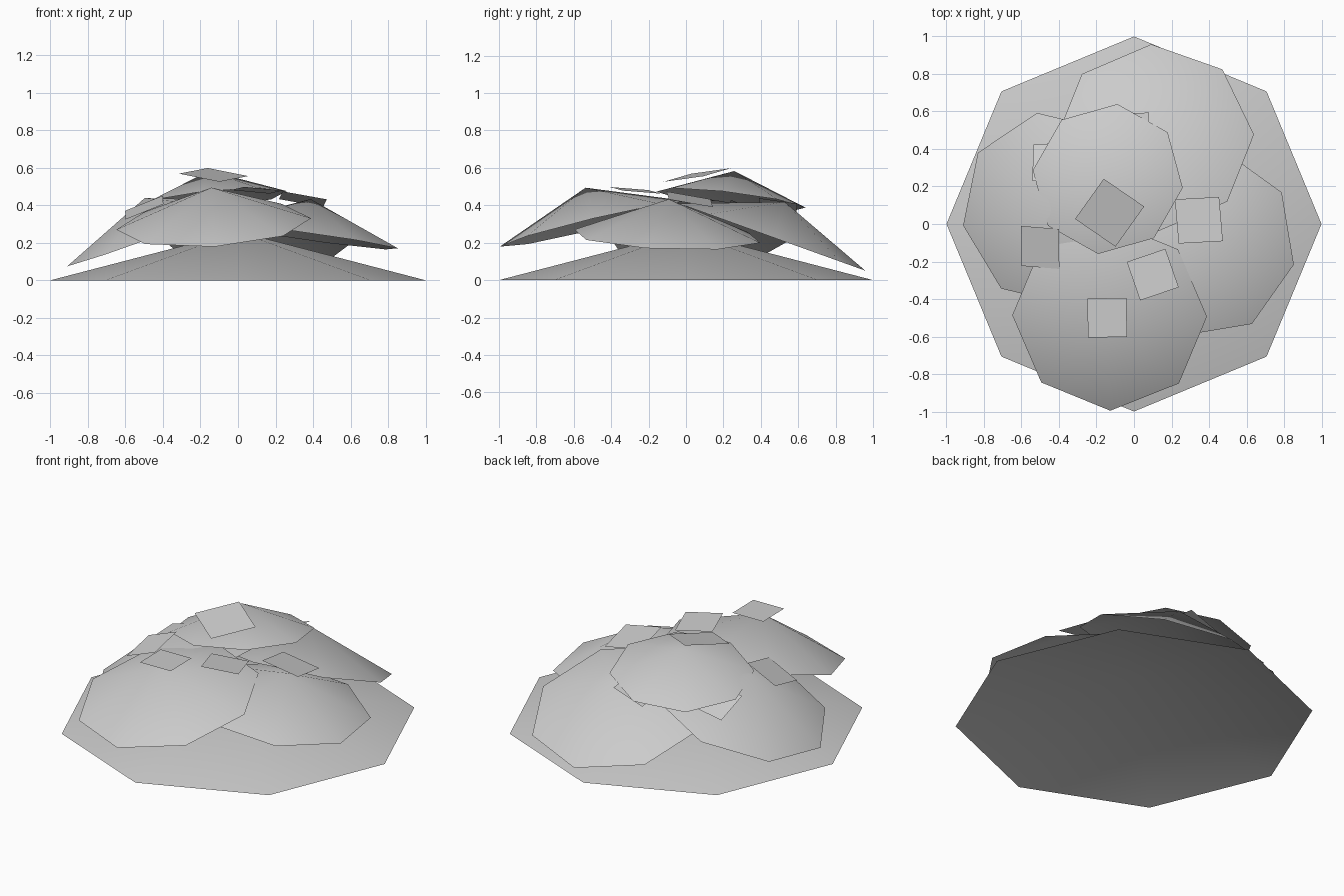
import bpy
import bmesh
from math import radians
from mathutils import Matrix, Vector

cube = bpy.data.objects.get("Cube")
if cube:
    bpy.data.objects.remove(cube, do_unlink=True)

GREY = (0.6, 0.6, 0.6, 1.0)
grey = bpy.data.materials.new("plain grey")
grey.use_nodes = True
grey.diffuse_color = GREY
grey.node_tree.nodes["Principled BSDF"].inputs["Base Color"].default_value = GREY


def placement(centre, turn, slope):
    """Place at centre, turned about z, then tilted so z rises by slope along x and y."""
    normal = Vector((-slope[0], -slope[1], 1))
    tilt = Vector((0, 0, 1)).rotation_difference(normal).to_matrix().to_4x4()
    return Matrix.Translation(centre) @ tilt @ Matrix.Rotation(radians(turn), 4, "Z")


def finish(bm, name, smooth):
    for face in bm.faces:
        face.smooth = smooth
    mesh = bpy.data.meshes.new(name)
    bm.to_mesh(mesh)
    bm.free()
    mesh.materials.append(grey)
    bpy.context.collection.objects.link(bpy.data.objects.new(name, mesh))


def canopy(name, centre, radius, height, turn=0, slope=(0, 0)):
    """Open eight-sided shallow cone, centred on its rim."""
    bm = bmesh.new()
    bmesh.ops.create_cone(bm, cap_ends=False, segments=8, radius1=radius, radius2=0,
                          depth=height, matrix=Matrix.Translation((0, 0, height / 2)))
    bmesh.ops.remove_doubles(bm, verts=bm.verts, dist=0.001)
    bm.transform(placement(centre, turn, slope))
    finish(bm, name, True)


def leaf(name, centre, size, turn, slope):
    """Loose square card."""
    bm = bmesh.new()
    bmesh.ops.create_grid(bm, x_segments=1, y_segments=1, size=size / 2)
    bm.transform(placement(centre, turn, slope))
    finish(bm, name, False)


# Wide ground cone with overlapping tilted cones on top
canopy("ground_cone", (0, 0, 0), 1.0, 0.26)
canopy("front_cone", (-0.13, -0.49, 0.30), 0.52, 0.20, 0, (0.06, 0.24))
canopy("right_cone", (-0.43, 0.08, 0.25), 0.52, 0.20, 10, (0.36, 0.03))
canopy("left_cone", (0.36, -0.10, 0.235), 0.51, 0.20, 32, (-0.14, -0.04))
canopy("back_cone", (0.11, 0.46, 0.23), 0.53, 0.20, 2, (0, -0.36))
canopy("top_cone", (-0.14, 0.24, 0.43), 0.405, 0.155, -7, (0.10, -0.12))

# Loose square leaves scattered over the cones
leaf("top_leaf", (-0.13, 0.06, 0.562), 0.265, -35, (-0.07, 0.19))
leaf("left_leaf", (0.346, 0.02, 0.432), 0.24, 4, (-0.17, -0.19))
leaf("middle_leaf", (0.10, -0.27, 0.48), 0.218, 19, (-0.06, -0.10))
leaf("front_leaf", (-0.143, -0.50, 0.525), 0.208, 1, (0, 0))
leaf("right_leaf", (-0.50, -0.125, 0.388), 0.218, -2, (0.42, 0.22))
leaf("back_right_leaf", (-0.437, 0.332, 0.368), 0.21, 1, (0.24, -0.40))
leaf("back_leaf", (-0.02, 0.49, 0.39), 0.205, 0, (0.35, -0.15))
